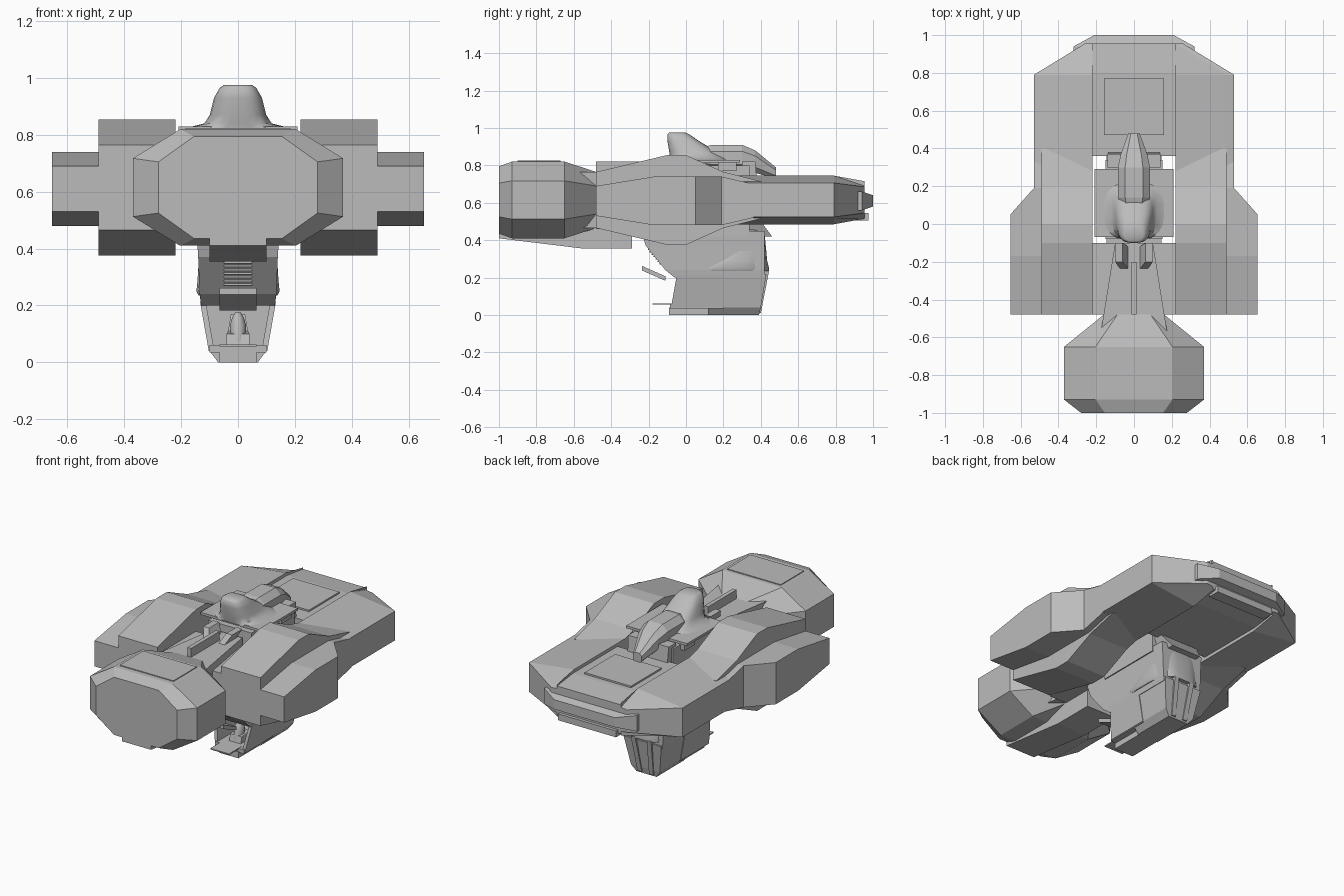
import bpy, bmesh, math

WAIST = .615        # height of the hull's plane of symmetry
CENTRE_EDGE = .22   # where the centre deck meets the side pods

if "Cube" in bpy.data.objects:
    bpy.data.objects.remove(bpy.data.objects["Cube"])

hull_grey = bpy.data.materials.new("hull grey")
hull_grey.use_nodes = True
colour = (.5, .5, .5, 1)
hull_grey.diffuse_color = colour
hull_grey.node_tree.nodes["Principled BSDF"].inputs["Base Color"].default_value = colour


def skin(name, rings, mirror=False, smooth=False):
    """Join a row of equal-length rings into one closed part."""
    bm = bmesh.new()
    rows = [[bm.verts.new(point) for point in ring] for ring in rings]
    for near, far in zip(rows, rows[1:]):
        for i in range(len(near)):
            bm.faces.new((near[i - 1], near[i], far[i], far[i - 1]))
    bm.faces.new(rows[0])
    bm.faces.new(rows[-1])
    bmesh.ops.recalc_face_normals(bm, faces=bm.faces)
    mesh = bpy.data.meshes.new(name)
    bm.to_mesh(mesh)
    bm.free()
    mesh.materials.append(hull_grey)
    part = bpy.data.objects.new(name, mesh)
    bpy.context.collection.objects.link(part)
    if mirror:
        part.modifiers.new("Mirror", "MIRROR")
    if smooth:
        bpy.ops.object.select_all(action="DESELECT")
        part.select_set(True)
        bpy.context.view_layer.objects.active = part
        bpy.ops.object.shade_smooth_by_angle(angle=math.radians(50))
    return part


def spread(value, count):
    """Repeat a single value so that it serves every station."""
    return value if isinstance(value, tuple) else (value,) * count


# Upper halves of the cross-sections: x position and share of the height
def plain(inner, outer):
    return [(inner, 1), (outer, 1)]


def shouldered(inner, outer):
    return [(inner, 1), (outer - .04, .75), (outer, .7)]


def octagonal(inner, outer):
    return [(inner, .5), (inner * .55, 1), (outer * .55, 1), (outer, .5)]


def tube(name, stations, outer, height, inner=None, section=plain, middle=WAIST, mirror=False):
    """Run a section, symmetric above and below the middle, along y."""
    count = len(stations)
    rings = []
    for y, reach, half, level in zip(stations, spread(outer, count), spread(height, count), spread(middle, count)):
        upper = section(-reach if inner is None else inner, reach)
        ring = [(x, y, level + share * half) for x, share in upper]
        ring += [(x, y, level - share * half) for x, share in reversed(upper)]
        rings.append(ring)
    return skin(name, rings, mirror)


def block(name, x, y, z, mirror=False):
    """Box given by its limits; a single x means both sides of the middle."""
    left, right = x if isinstance(x, tuple) else (-x, x)
    rings = [[(left, depth, z[0]), (right, depth, z[0]), (right, depth, z[1]), (left, depth, z[1])] for depth in y]
    return skin(name, rings, mirror)


def tower(name, levels, width, front, back, x=0, sides=4, power=0, mirror=False):
    """Stack horizontal rings; power 0 is square and 1 is elliptical."""
    def bulge(value):
        return math.copysign(abs(value) ** power, value)

    count = len(levels)
    angles = [math.tau * (i + .5) / sides for i in range(sides)]
    rings = []
    for z, half, near, far, side in zip(levels, spread(width, count), spread(front, count),
                                        spread(back, count), spread(x, count)):
        middle, depth = (near + far) / 2, (far - near) / 2
        rings.append([(side + half * bulge(math.cos(a)), middle + depth * bulge(math.sin(a)), z) for a in angles])
    return skin(name, rings, mirror, smooth=sides > 4)


# Nose block with roof panel and keel
tube("nose_block", stations=(-1, -.93, -.65, -.48), outer=(.28, .37, .37, .16),
     height=(.18, .205, .205, .15), section=octagonal)
block("nose_roof_panel", x=.185, y=(-.9, -.67), z=(.81, .825))
tube("keel", stations=(-1, -.55, -.29), outer=.1, height=(.04, .07, .07), middle=(.45, .425, .425))

# Neck deck with a forked spine
tube("neck", stations=(-.6, -.1), outer=(.18, .1), height=.15)
block("front_bridge", x=CENTRE_EDGE, y=(-.48, -.1), z=(.46, .72))
block("spine_blade", x=.013, y=(-.48, -.2), z=(.75, .82))
tower("spine_fork", levels=(.76, .82), width=.02, front=(-.24, -.2), back=(-.12, -.1), x=(.05, .08), mirror=True)

# Side pods: a tall inner volume and a lower outer volume
tube("inner_pods", stations=(-.48, -.1, 0, .2, .4), inner=CENTRE_EDGE, outer=.49,
     height=(.15, .24, .24, .15, .1), mirror=True)
tube("outer_pods", stations=(-.48, -.17, .05, .19, .36), inner=.48, outer=(.655, .655, .655, .53, .53),
     height=(.08, .13, .13, .13, .09), middle=.61, mirror=True)

# Rear hull: sloping shoulders, flat deck and raised panel
tube("rear_shoulders", stations=(.18, .79, .955), inner=CENTRE_EDGE, outer=(.53, .53, .26),
     height=(.13, .13, .1), section=shouldered, mirror=True)
tube("rear_deck", stations=(.36, .8, .955), outer=CENTRE_EDGE, height=(.11, .11, .09))
block("deck_panel", x=.16, y=(.47, .77), z=(.72, .735))
tube("rear_bumper", stations=(.87, .94, 1), outer=(.32, .32, .21), height=(.05, .05, .03), middle=.61)
block("rear_lower_bar", x=.2, y=(.9, .975), z=(.505, .545))

# Central body standing in the gap of the hull
block("core", x=.15, y=(-.08, .34), z=(.42, .8))
block("core_braces", x=(.14, .18), y=(.17, .27), z=(.77, .82), mirror=True)
block("cockpit_plate", x=.21, y=(-.07, .29), z=(.815, .83))
tower("core_tail", levels=(.42, .5, .82), width=(.1, .13, .14), front=.3, back=(.46, .4, .37))

# Upper cowl leaning forwards over the rear dome
tower("upper_cowl", levels=(.825, .84, .87, .93, .965, .975), width=(.18, .12, .1, .085, .065, .05),
      front=(-.08, -.085, -.09, -.1, -.1, -.09), back=(.22, .22, .17, .07, .02, 0), sides=24, power=.7)
tube("rear_dome", stations=(.06, .14, .3, .37, .48), outer=(.06, .085, .085, .07, .03),
     height=(.05, .07, .07, .06, .03), middle=(.84, .84, .84, .82, .76), section=octagonal)

# Gondola: sloping chin, rear shell and open cabin
tower("gondola_chin", levels=(.2, .24, .37, .45), width=(.13, .135, .14, .145),
      front=(-.06, -.11, -.215, -.24), back=.42)
tower("gondola_shell", levels=(0, .04, .22), width=(.07, .1, .13), front=.12, back=(.39, .4, .43))
tower("cabin_walls", levels=(.04, .21), width=.01, front=(-.08, -.05), back=.2, x=(.093, .123), mirror=True)
block("cabin_floor", x=.1, y=(-.085, .2), z=(.035, .06))
block("under_floor", x=.065, y=(-.09, .38), z=(0, .04))
block("step_plate", x=.065, y=(-.18, -.06), z=(.055, .062))
tower("seat", levels=(.06, .1, .11, .17), width=(.04, .04, .035, .025), front=(-.03, -.02, .06, .08), back=.12)
tower("pilot", levels=(.07, .13, .16, .175), width=(.025, .03, .02, .01), front=(-.03, -.02, -.01, 0),
      back=(.05, .05, .045, .03), sides=12, power=1)

# Grille slats following the slope of the chin
for row in range(7):
    level = .27 + row * .013
    face = -.11 - (level - .24) * .8
    block(f"grille_slat_{row + 1}", x=.05, y=(face - .008, face + .02), z=(level, level + .007))

# Tilted visor plate hanging ahead of the chin
tube("visor", stations=(-.235, -.11), outer=.065, height=.012, middle=(.25, .195))

# Flared skirt and fins behind the gondola
tower("gondola_skirt", levels=(.235, .25, .29, .34, .44, .46), width=(.14, .147, .143, .14, .13, .11),
      front=(.05, .045, .13, .2, .26, .29), back=(.445, .445, .435, .43, .42, .4), sides=24, power=.6)
tower("rear_fins", levels=(.01, .24), width=.015, front=.36, back=(.4, .445), x=(.04, .055), mirror=True)
